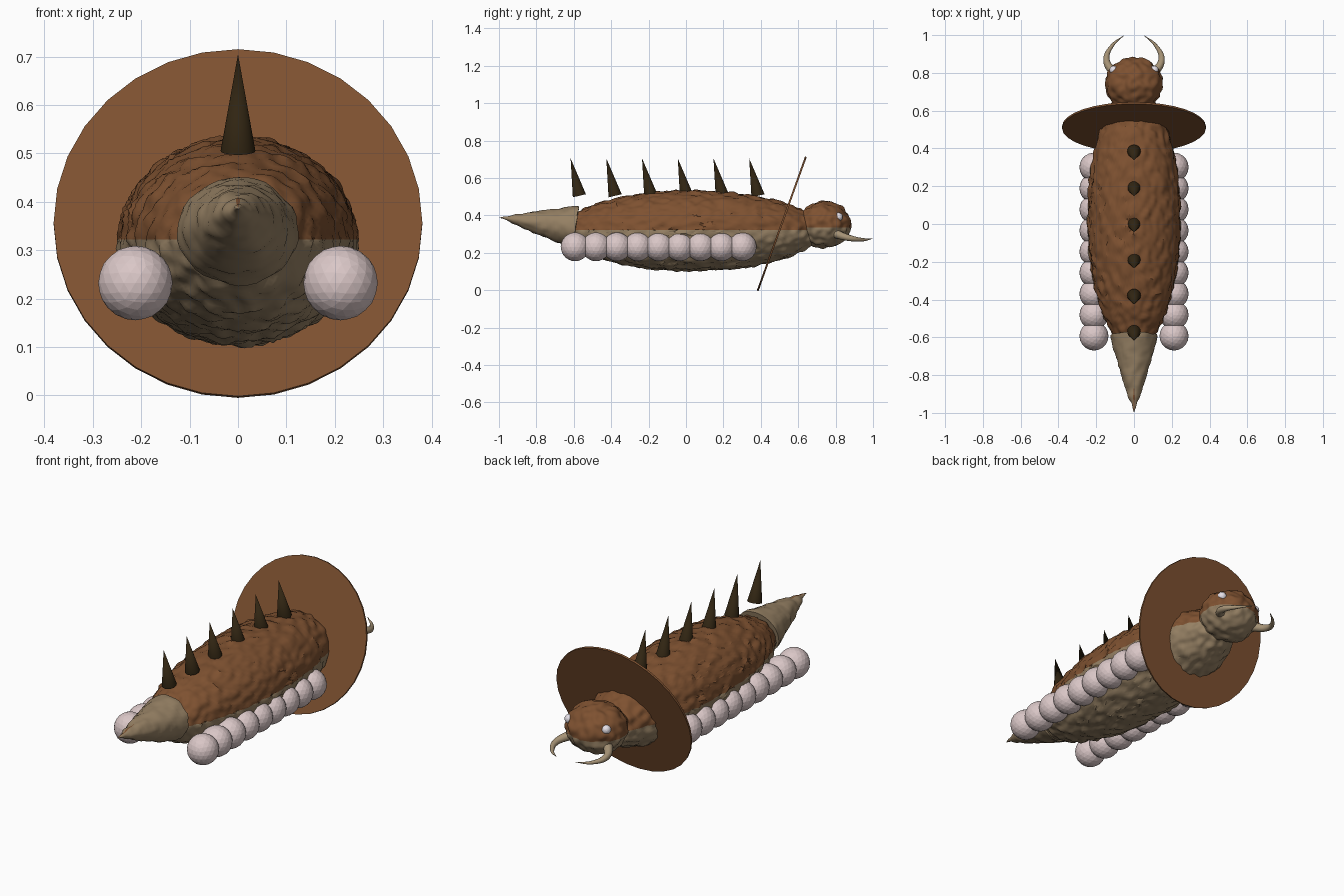
import bpy, bmesh, math
from mathutils import Vector, Matrix, noise

if "Cube" in bpy.data.objects:
    bpy.data.objects.remove(bpy.data.objects["Cube"])


def material(name, rgb):
    m = bpy.data.materials.new(name)
    m.use_nodes = True
    m.diffuse_color = (*rgb, 1)
    m.node_tree.nodes["Principled BSDF"].inputs["Base Color"].default_value = (*rgb, 1)
    return m


brown = material("hide brown", (0.21, 0.083, 0.03))
cream = material("belly tan", (0.30, 0.215, 0.125))
dark = material("spike dark brown", (0.03, 0.018, 0.006))
pink = material("pale pink", (0.70, 0.57, 0.57))
bone = material("tusk bone", (0.38, 0.29, 0.18))
white = material("eye white", (0.80, 0.76, 0.82))


def finish(name, bm, mats, smooth=None):
    me = bpy.data.meshes.new(name)
    bm.to_mesh(me)
    bm.free()
    ob = bpy.data.objects.new(name, me)
    bpy.context.collection.objects.link(ob)
    for m in mats:
        me.materials.append(m)
    if smooth:
        bpy.ops.object.select_all(action='DESELECT')
        ob.select_set(True)
        bpy.context.view_layer.objects.active = ob
        bpy.ops.object.shade_smooth_by_angle(angle=math.radians(smooth))
    return ob


def roughen(bm, amount, scale):
    """Push vertices along their normals to make a knobbly hide."""
    bm.normal_update()
    moves = [(v, v.normal * noise.noise(v.co * scale) * amount) for v in bm.verts]
    for v, d in moves:
        v.co += d


def split_colour(bm, point, normal):
    """Cut along a plane; faces below it get the belly colour."""
    bmesh.ops.bisect_plane(bm, geom=bm.verts[:] + bm.edges[:] + bm.faces[:],
                           plane_co=point, plane_no=normal)
    for f in bm.faces:
        f.material_index = int((f.calc_center_median() - point).dot(normal) < 0)


def hide_ball(name, centre, radii, split, detail):
    bm = bmesh.new()
    bmesh.ops.create_icosphere(bm, subdivisions=detail, radius=1,
                               matrix=Matrix.LocRotScale(centre, None, radii))
    split_colour(bm, Vector((0, 0, split)), Vector((0, 0, 1)))
    roughen(bm, 0.012, 28)
    return finish(name, bm, (brown, cream), 35)


def ball(name, centre, radius, mat, detail):
    bm = bmesh.new()
    bmesh.ops.create_icosphere(bm, subdivisions=detail, radius=radius,
                               matrix=Matrix.Translation(centre))
    return finish(name, bm, (mat,))


def cone(name, base, tip, radius, tip_radius, sides, mat):
    base, tip = Vector(base), Vector(tip)
    axis = tip - base
    bm = bmesh.new()
    mat4 = Matrix.Translation((base + tip) / 2) @ axis.to_track_quat('Z', 'Y').to_matrix().to_4x4()
    bmesh.ops.create_cone(bm, cap_ends=True, segments=sides, radius1=radius,
                          radius2=tip_radius, depth=axis.length, matrix=mat4)
    return finish(name, bm, (mat,), 40)


# Body and head
hide_ball("body", Vector((0, 0.03, 0.318)), Vector((0.245, 0.69, 0.214)), 0.322, 6)
hide_ball("head", Vector((0, 0.74, 0.35)), Vector((0.15, 0.142, 0.124)), 0.335, 5)

# Tail: lofted rings shrinking to a raised tip, with a tilted open end closed by a cap
bm = bmesh.new()
steps, sides = 28, 40
rings = []
for i in range(steps):
    t = i / steps
    shrink = 1 - t ** 1.15
    ring = []
    for j in range(sides):
        a = math.tau * j / sides
        up = math.sin(a) * 0.11 * shrink
        ring.append(bm.verts.new((math.cos(a) * 0.125 * shrink,
                                  -0.59 - 0.41 * t + up * 0.16,
                                  0.338 + 0.05 * t + up)))
    rings.append(ring)
tip = bm.verts.new((0, -1, 0.388))
for r0, r1 in zip(rings, rings[1:]):
    for j in range(sides):
        k = (j + 1) % sides
        bm.faces.new((r0[j], r0[k], r1[k], r1[j]))
for j in range(sides):
    bm.faces.new((rings[-1][j], rings[-1][(j + 1) % sides], tip))
cap = bm.faces.new(rings[0])
bmesh.ops.recalc_face_normals(bm, faces=bm.faces[:])
split_colour(bm, Vector((0, -1, 0.388)), Vector((0, -0.17, 1)).normalized())
for f in bm.faces:
    if f.normal.y > 0.9:
        f.material_index = 1
roughen(bm, 0.008, 28)
finish("tail", bm, (brown, cream), 35)

# Frill: thin tilted disc around the neck
centre = Vector((0, 0.512, 0.355))
lean = Vector((0, 0.94, -0.338)) * 0.005
cone("neck_frill", centre - lean, centre + lean, 0.381, 0.381, 32, brown)

# Row of back spikes
for i in range(6):
    y = -0.57 + 0.191 * i
    cone(f"back_spike_{i + 1}", (0, y, 0.505), (0, y - 0.047, 0.705), 0.036, 0, 20, dark)

# Paired parts: foot balls, eyes and tusks
for side, s in (("left", 1), ("right", -1)):
    for i in range(9):
        ball(f"{side}_foot_{i + 1}", (s * 0.212, -0.593 + 0.1117 * i, 0.232), 0.077, pink, 3)
    ball(f"{side}_eye", (s * 0.107, 0.815, 0.392), 0.023, white, 3)

    curve = bpy.data.curves.new(f"{side}_tusk_path", 'CURVE')
    curve.dimensions = '3D'
    curve.bevel_depth = 0.025
    curve.bevel_resolution = 3
    curve.use_fill_caps = True
    path = curve.splines.new('BEZIER')
    points = [(0.10, 0.79, 0.305), (0.146, 0.87, 0.28),
              (0.115, 0.945, 0.27), (0.055, 0.997, 0.276)]
    path.bezier_points.add(len(points) - 1)
    for n, (p, (x, y, z)) in enumerate(zip(path.bezier_points, points)):
        p.co = (s * x, y, z)
        p.handle_left_type = p.handle_right_type = 'AUTO'
        p.radius = 1 - 0.32 * n
    curve.materials.append(bone)
    tusk = bpy.data.objects.new(f"{side}_tusk", curve)
    bpy.context.collection.objects.link(tusk)
